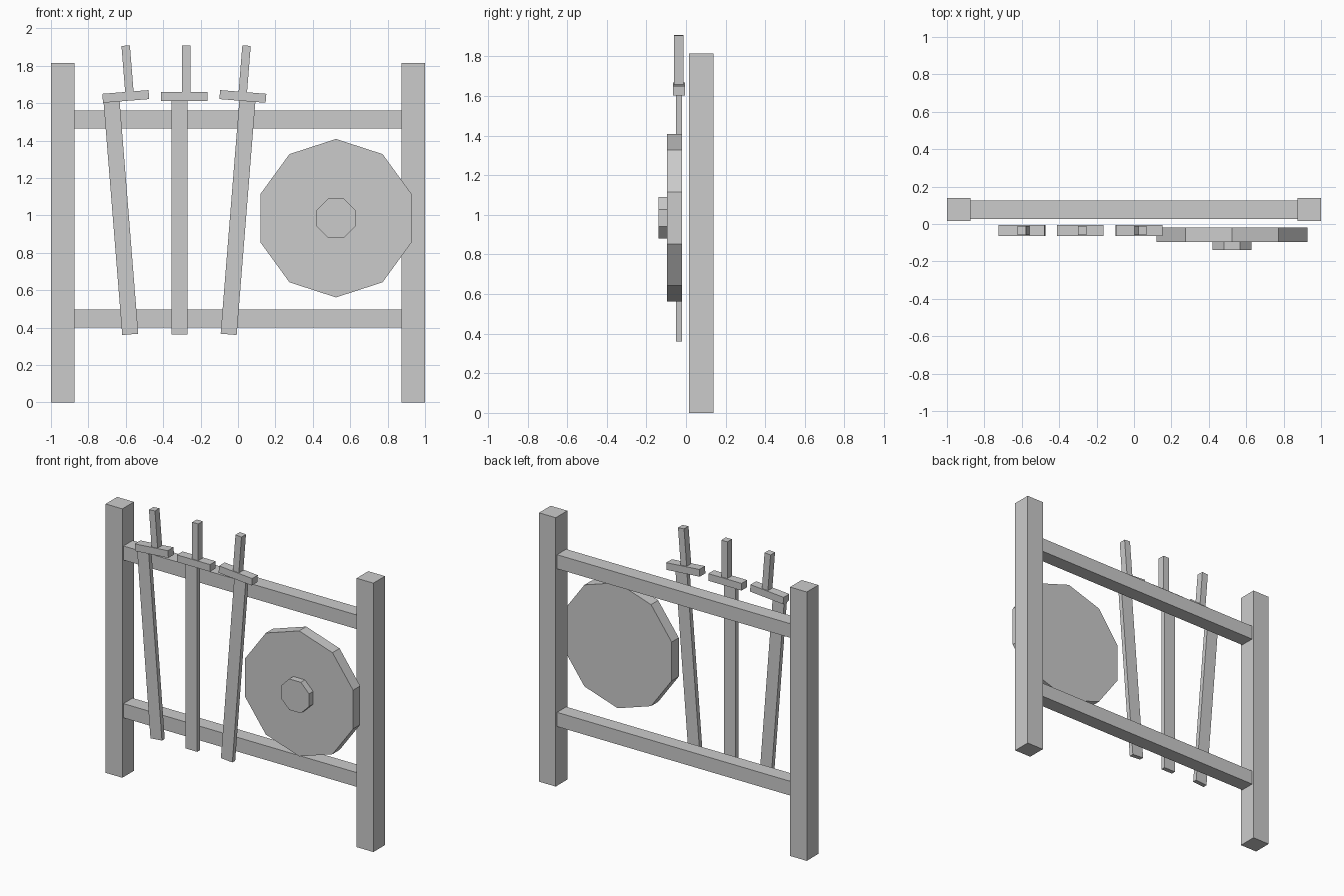
import bpy
from math import pi

if "Cube" in bpy.data.objects:
    bpy.data.objects.remove(bpy.data.objects["Cube"])


def box(name, x, y, z, tilt=0.0):
    """Box from (min, max) ranges, optionally tilted about its own centre."""
    ranges = (x, y, z)
    bpy.ops.mesh.primitive_cube_add(size=1, location=[(a + b) / 2 for a, b in ranges])
    ob = bpy.context.object
    ob.name = name
    ob.scale = [b - a for a, b in ranges]
    bpy.ops.object.transform_apply(location=False, rotation=False, scale=True)
    ob.rotation_euler.y = tilt
    return ob


def disc(name, sides, radius, y, turn=0.0):
    """Flat-faced disc whose axis runs front to back."""
    bpy.ops.mesh.primitive_cylinder_add(vertices=sides, radius=radius, depth=y[1] - y[0],
                                        rotation=(0, 0, turn))
    ob = bpy.context.object
    ob.name = name
    bpy.ops.object.transform_apply(location=False, rotation=True, scale=False)
    ob.rotation_euler.x = pi / 2
    ob.location = (0.524, sum(y) / 2, 0.985)
    return ob


# Rack posts
for side, x in (("left", (-1.0, -0.875)), ("right", (0.875, 1.0))):
    box(f"{side}_post", x, (0.016, 0.14), (0, 1.815))

# Rack rails
for level, z in (("lower", (0.40, 0.496)), ("upper", (1.465, 1.56))):
    box(f"{level}_rail", (-0.875, 0.875), (0.028, 0.126), z)

# Three swords, the outer two tilted outwards
for i in (-1, 0, 1):
    dx, tilt = i * 0.313, i * 0.08
    n = i + 2
    box(f"sword_blade_{n}", (-0.356 + dx, -0.270 + dx), (-0.05, -0.02), (0.362, 1.612), tilt)
    box(f"sword_guard_{n}", (-0.411 + dx, -0.163 + dx), (-0.065, -0.005), (1.612, 1.66), tilt)
    box(f"sword_grip_{n}", (-0.300 + dx, -0.255 + dx), (-0.06, -0.012), (1.655, 1.908), tilt)

# Round shield with its boss
disc("shield", 10, 0.4235, (-0.096, -0.02))
disc("shield_boss", 8, 0.113, (-0.14, -0.09), pi / 8)
